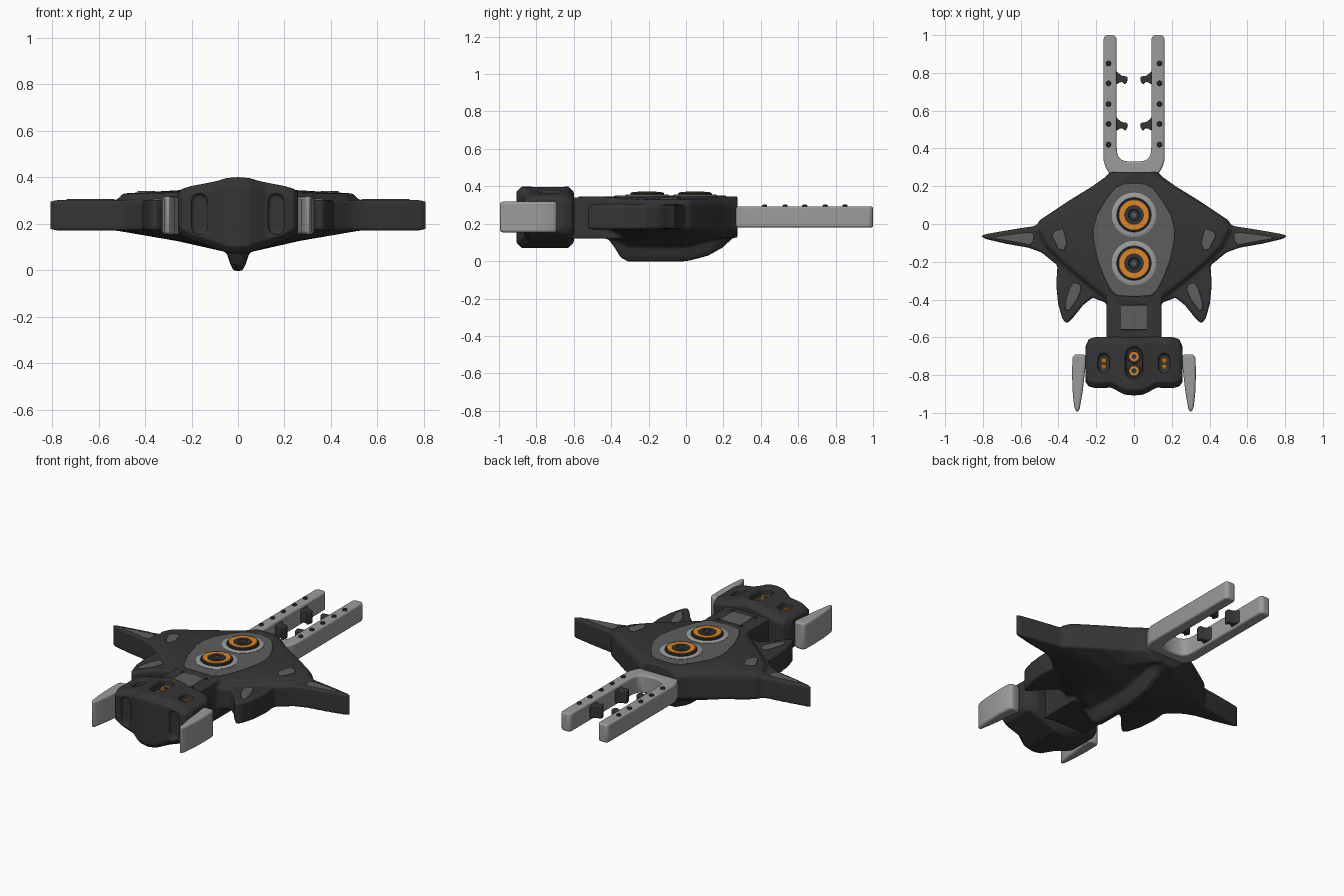
import bpy, bmesh
from math import pi, cos, sin
from mathutils import Matrix

if "Cube" in bpy.data.objects:
    bpy.data.objects.remove(bpy.data.objects["Cube"])


def material(name, rgb):
    m = bpy.data.materials.new(name)
    m.diffuse_color = (*rgb, 1)
    m.use_nodes = True
    m.node_tree.nodes["Principled BSDF"].inputs["Base Color"].default_value = m.diffuse_color
    return m


DARK = material("dark_shell", (0.035, 0.035, 0.035))
PANEL = material("panel_grey", (0.11, 0.11, 0.11))
LIGHT = material("light_grey", (0.33, 0.33, 0.33))
ORANGE = material("orange_glow", (0.75, 0.24, 0.02))


def loft(bm, rings):
    """Skin a list of equal-length point rings and cap both ends."""
    vs = [[bm.verts.new(p) for p in r] for r in rings]
    n = len(vs[0])
    for a, b in zip(vs, vs[1:]):
        for i in range(n):
            j = (i + 1) % n
            bm.faces.new((a[i], a[j], b[j], b[i]))
    bm.faces.new(vs[0][::-1])
    bm.faces.new(vs[-1])


def prism(bm, pts, z0, z1, s=1):
    loft(bm, [[(s * x, y, z) for x, y in pts] for z in (z0, z1)])


def make(name, bm, mat, bevel=0, voxel=0, cutter=None, smooth=6):
    bmesh.ops.recalc_face_normals(bm, faces=bm.faces)
    me = bpy.data.meshes.new(name)
    bm.to_mesh(me)
    bm.free()
    ob = bpy.data.objects.new(name, me)
    bpy.context.collection.objects.link(ob)
    if mat:
        me.materials.append(mat)
    if cutter:
        ob.modifiers.new("slots", 'BOOLEAN').object = cutter
    if voxel:
        r = ob.modifiers.new("blend", 'REMESH')
        r.mode, r.voxel_size, r.use_smooth_shade = 'VOXEL', voxel, True
        sm = ob.modifiers.new("soften", 'SMOOTH')
        sm.factor, sm.iterations = 0.5, smooth
        return ob
    if bevel:
        b = ob.modifiers.new("bevel", 'BEVEL')
        b.width, b.segments, b.limit_method = bevel, 3, 'ANGLE'
    bpy.ops.object.select_all(action='DESELECT')
    bpy.context.view_layer.objects.active = ob
    ob.select_set(True)
    bpy.ops.object.shade_smooth_by_angle(angle=0.7)
    return ob


def slab(name, pts, z0, z1, mat, bevel=0.01, s=1):
    bm = bmesh.new()
    prism(bm, pts, z0, z1, s)
    return make(name, bm, mat, bevel)


def lathe(name, prof, x, y, mat, n=40):
    bm = bmesh.new()
    loft(bm, [[(x + r * cos(2 * pi * i / n), y + r * sin(2 * pi * i / n), z)
               for i in range(n)] for r, z in prof])
    return make(name, bm, mat)


def both(half):
    """Mirror a half outline that starts and ends on x = 0."""
    return half + [(-x, y) for x, y in half[-2:0:-1]]


def capsule(cx, cy, w, h, n=8):
    pts = []
    for k in range(2 * n + 2):
        a = pi * (k - (k > n)) / n
        pts.append((cx + w * cos(a), cy + (h - w if k <= n else w - h) + w * sin(a)))
    return pts


# main hull: sections (y, half width, keel height), with wings and neck blended in
hull = bmesh.new()
rings = []
for y, w, k in [(.275, .125, .135), (.25, .15, .125), (.20, .22, .075), (.12, .35, .03),
                (.02, .50, .003), (-.03, .525, -.003), (-.12, .48, -.003), (-.21, .39, -.003),
                (-.31, .27, -.002), (-.35, .22, .02), (-.38, .18, .07), (-.42, .14, .125)]:
    half = [(0, .347), (.45 * w, .345), (w - .03, .33), (w, .30), (w, .17), (.5 * w, .125),
            (.05, min(.125, k + .08)), (.032, min(.125, k + .025)), (.018, k), (0, k)]
    rings.append([(x, y, z) for x, z in both(half)])
loft(hull, rings)
WING = [(.40, .06), (.53, -.012), (.62, -.025), (.72, -.042), (.79, -.055), (.808, -.064),
        (.79, -.078), (.68, -.104), (.56, -.125), (.49, -.15), (.38, -.24)]
REAR = [(.42, -.17), (.405, -.22), (.412, -.32), (.402, -.42), (.38, -.50), (.357, -.528),
        (.33, -.505), (.27, -.43), (.22, -.39), (.14, -.42), (.15, -.2), (.3, -.1)]
for s in (1, -1):
    prism(hull, WING, .17, .302, s)
    prism(hull, REAR, .17, .302, s)
prism(hull, [(-.145, -.66), (.145, -.66), (.145, -.35), (-.145, -.35)], .12, .34)
make("hull", hull, DARK, voxel=.008)

# head slots: two in the front, three in the top
cut = bmesh.new()
for s in (1, -1):
    prism(cut, capsule(.165, .24, .034, .088), .835, 1.0, s)
bmesh.ops.rotate(cut, verts=cut.verts, cent=(0, 0, 0), matrix=Matrix.Rotation(pi / 2, 3, 'X'))
for s in (1, -1):
    prism(cut, capsule(.16, -.738, .03, .052), .335, .5, s)
prism(cut, capsule(0, -.738, .043, .087), .35, .5)
cutter = make("head_slot_cutter", cut, None)
cutter.hide_render = True

# head: side-to-side stations (x, front y, back y, bottom z, top z)
head = bmesh.new()
st = [(0, -.908, -.60, .07, .40), (.05, -.903, -.60, .075, .396), (.085, -.885, -.598, .088, .385),
      (.12, -.866, -.598, .10, .377), (.20, -.87, -.597, .13, .362), (.24, -.86, -.61, .145, .35),
      (.258, -.835, -.65, .165, .335)]
rings = []
for x, f, b, lo, hi in [(-a[0], *a[1:]) for a in st[:0:-1]] + st:
    c = .03
    rings.append([(x, f, lo + c), (x, f + c, lo), (x, b - c, lo), (x, b, lo + c),
                  (x, b, hi - c), (x, b - c, hi), (x, f + c, hi), (x, f, hi - c)])
loft(head, rings)
make("head", head, DARK, voxel=.006, cutter=cutter, smooth=4)

# lights inside the head slots
for y in (-.702, -.777):
    lathe("head_light_rim", [(.036, .34), (.036, .362), (.03, .368), (.026, .362)], 0, y, PANEL)
    lathe("head_light", [(.026, .35), (.026, .368), (.015, .368), (.015, .358)], 0, y, ORANGE)
    lathe("head_light_core", [(.009, .35), (.009, .37)], 0, y, DARK, 16)
for s in (1, -1):
    for y in (-.722, -.754):
        lathe("side_light", [(.014, .33), (.014, .348), (.007, .348), (.007, .34)],
              s * .16, y, ORANGE, 20)

# front fork
FORK = both([(0, .33), (.05, .333), (.075, .345), (.088, .37), (.092, .41), (.092, .985), (.105, 1),
             (.148, 1), (.162, .985), (.162, .34), (.15, .30), (.12, .25), (0, .25)])
slab("fork", FORK, .18, .292, LIGHT, .014)
HOOK = [(.10, .82), (.085, .80), (.065, .785), (.035, .78), (.033, .765), (.04, .745), (.05, .738),
        (.06, .752), (.075, .75), (.10, .735)]
WING_PAD = [(.53, -.05), (.56, -.045), (.65, -.056), (.73, -.068), (.745, -.075), (.72, -.08),
            (.62, -.098), (.55, -.112), (.53, -.09)]
REAR_PAD = [(.285, -.32), (.32, -.31), (.34, -.34), (.362, -.41), (.365, -.455), (.345, -.46),
            (.30, -.40), (.28, -.35)]
SHOULDER_PAD = [(.375, -.025), (.415, -.035), (.435, -.06), (.40, -.135), (.37, -.14), (.355, -.10)]
CLAW = [(.25, -.70), (.27, -.69), (.315, -.69), (.326, -.71), (.328, -.80), (.324, -.90),
        (.316, -.97), (.302, -1.0), (.288, -.98), (.272, -.89), (.262, -.80)]
for s in (1, -1):
    for dy in (0, -.245):
        slab("fork_hook", [(x, y + dy) for x, y in HOOK], .195, .275, DARK, .006, s)
    for y in (.42, .53, .635, .745, .85):
        lathe("fork_stud", [(.014, .28), (.014, .297), (.009, .302)], s * .135, y, DARK, 16)
    # inserts on wings and shoulders, claws beside the head
    slab("wing_insert", WING_PAD, .28, .306, PANEL, .006, s)
    slab("rear_wing_insert", REAR_PAD, .28, .308, PANEL, .006, s)
    slab("shoulder_pad", SHOULDER_PAD, .30, .341, PANEL, .006, s)
    slab("head_claw", CLAW, .153, .318, LIGHT, .016, s)

# deck panel and neck plate
DECK = [(0, .215), (.06, .21), (.10, .19), (.15, .125), (.195, .05), (.217, -.03), (.212, -.10),
        (.19, -.2), (.155, -.29), (.12, -.355), (.09, -.38), (0, -.385)]
slab("deck_panel", both(DECK), .32, .35, PANEL, .006)
slab("neck_plate", [(-.07, -.56), (.07, -.56), (.07, -.43), (-.07, -.43)], .32, .346, PANEL, .005)
for x in (-.08, .08):
    for y in (-.565, -.425):
        lathe("neck_stud", [(.01, .33), (.01, .345)], x, y, DARK, 12)

# round deck emitters
for y in (.048, -.208):
    lathe("emitter_base", [(.118, .34), (.118, .352), (.11, .356), (.092, .356), (.09, .352)],
          0, y, LIGHT)
    lathe("emitter_collar", [(.09, .34), (.09, .362), (.086, .366), (.078, .366)], 0, y, DARK)
    lathe("emitter_ring", [(.078, .35), (.078, .369), (.052, .369), (.052, .36)], 0, y, ORANGE)
    lathe("emitter_core", [(.05, .35), (.05, .371), (.03, .371), (.026, .367)], 0, y, DARK)
    lathe("emitter_pin", [(.012, .36), (.012, .373)], 0, y, PANEL, 16)
